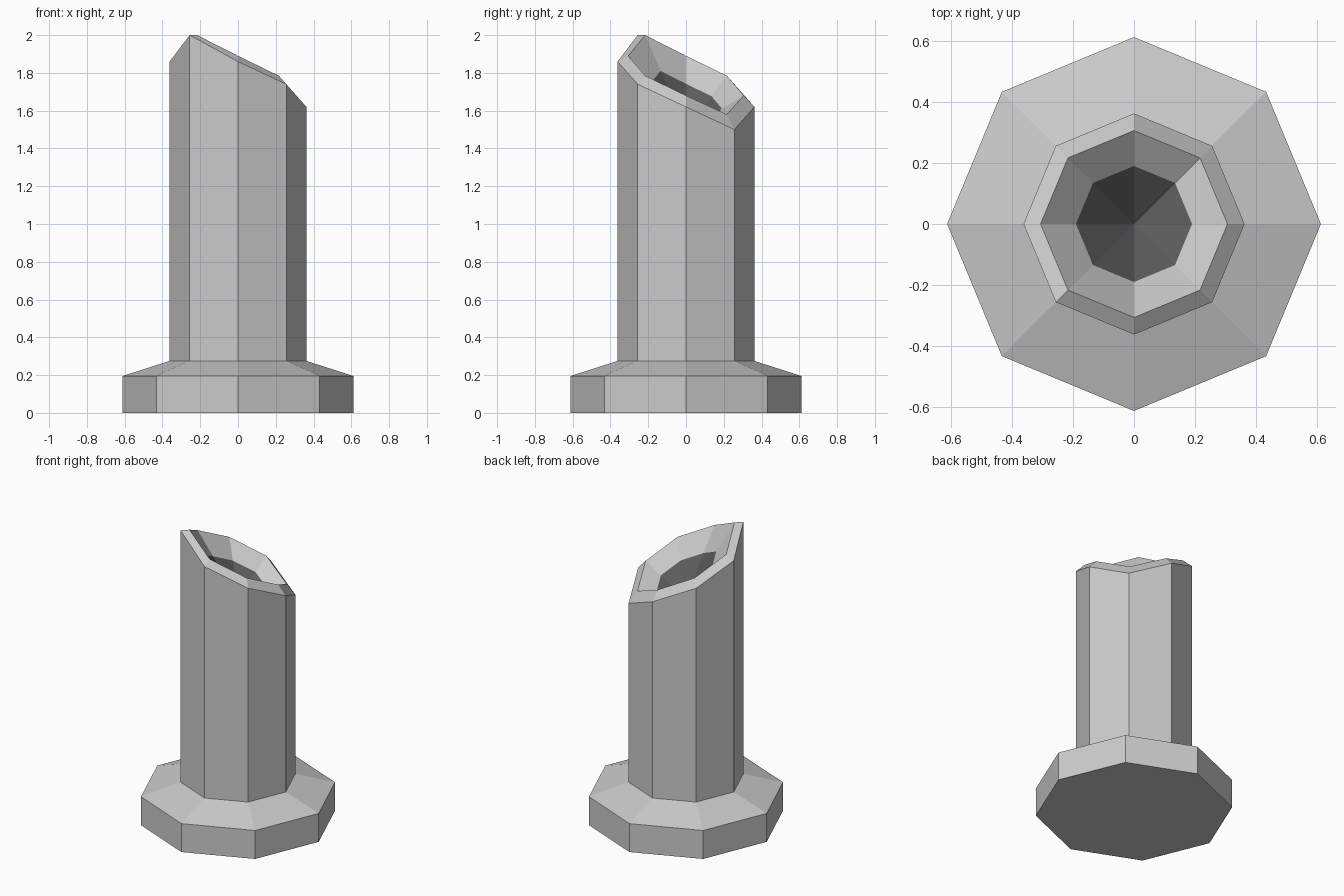
import bpy, bmesh, math

if "Cube" in bpy.data.objects:
    bpy.data.objects.remove(bpy.data.objects["Cube"])

def material(name, v):
    m = bpy.data.materials.new(name)
    m.diffuse_color = (v, v, v, 1)
    m.use_nodes = True
    m.node_tree.nodes["Principled BSDF"].inputs["Base Color"].default_value = m.diffuse_color
    return m

stone = material("light grey", 0.60)
soot = material("dark grey", 0.11)

def ring(bm, radius, heights):
    """Octagonal ring with one height per corner."""
    return [bm.verts.new((radius * math.cos(i * math.pi / 4),
                          radius * math.sin(i * math.pi / 4), heights[i]))
            for i in range(8)]

def skin(bm, a, b, mat=0):
    """Side faces between two rings."""
    for i in range(8):
        j = (i + 1) % 8
        bm.faces.new((a[i], a[j], b[j], b[i])).material_index = mat

def slant(levels):
    """Corner heights falling in steps away from the front left corner (225 degrees)."""
    return [levels[min((i - 5) % 8, (5 - i) % 8)] for i in range(8)]

bm = bmesh.new()

# Base plinth with sloped shoulder
foot = ring(bm, 0.612, [0.0] * 8)
edge = ring(bm, 0.612, [0.195] * 8)
neck = ring(bm, 0.362, [0.275] * 8)
bm.faces.new(foot[::-1])
skin(bm, foot, edge)
skin(bm, edge, neck)

# Shaft up to a slanted rim
outer = slant([2.0, 1.86, 1.74, 1.62, 1.50])
inner = slant([2.0, 1.89, 1.785, 1.68, 1.58])
rim = ring(bm, 0.362, outer)
lip = ring(bm, 0.306, inner)
skin(bm, neck, rim)
skin(bm, rim, lip)

# Funnel down to a point, dark in its lower part
APEX, T = 1.5, 0.19 / 0.306
mid = ring(bm, 0.19, [APEX + (h - APEX) * T for h in inner])
skin(bm, lip, mid)
tip = bm.verts.new((0, 0, APEX))
for i in range(8):
    bm.faces.new((mid[i], mid[(i + 1) % 8], tip)).material_index = 1

bmesh.ops.recalc_face_normals(bm, faces=bm.faces)
me = bpy.data.meshes.new("chimney_pipe")
bm.to_mesh(me)
bm.free()
me.materials.append(stone)
me.materials.append(soot)
bpy.context.collection.objects.link(bpy.data.objects.new("chimney_pipe", me))
